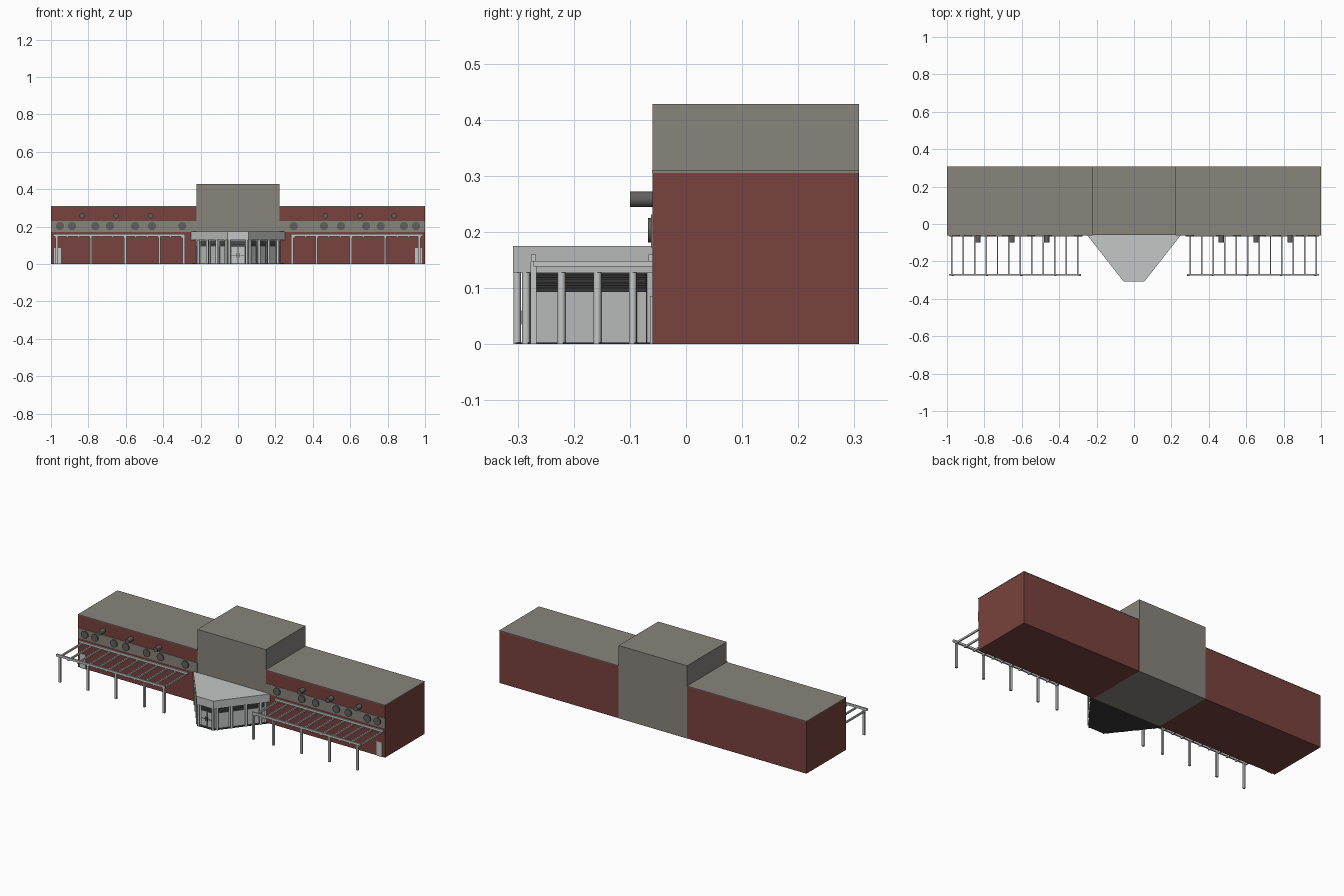
import bpy, bmesh, math
from mathutils import Vector, Matrix

if "Cube" in bpy.data.objects:
    bpy.data.objects.remove(bpy.data.objects["Cube"])


def material(name, r, g, b):
    m = bpy.data.materials.new(name)
    m.use_nodes = True
    m.diffuse_color = (r, g, b, 1)
    m.node_tree.nodes["Principled BSDF"].inputs["Base Color"].default_value = (r, g, b, 1)
    return m


BRICK = material("red brick", 0.19, 0.055, 0.047)
STONE = material("warm grey cladding", 0.25, 0.232, 0.205)
LIGHT = material("pale grey metal", 0.55, 0.57, 0.565)
VENT = material("vent grey", 0.12, 0.117, 0.11)
DARK = material("dark louvre", 0.04, 0.04, 0.042)

FRONT, BACK = -0.06, 0.308


def finish(name, bm, mat):
    bmesh.ops.recalc_face_normals(bm, faces=bm.faces)
    mesh = bpy.data.meshes.new(name)
    bm.to_mesh(mesh)
    bm.free()
    mesh.materials.append(mat)
    ob = bpy.data.objects.new(name, mesh)
    bpy.context.scene.collection.objects.link(ob)
    return ob


def prism(name, outline, z0, z1, mat):
    """Extrude a plan outline from z0 to z1."""
    bm = bmesh.new()
    face = bm.faces.new([bm.verts.new((x, y, z0)) for x, y in outline])
    top = bmesh.ops.extrude_face_region(bm, geom=[face])["geom"]
    verts = [v for v in top if isinstance(v, bmesh.types.BMVert)]
    bmesh.ops.translate(bm, verts=verts, vec=(0, 0, z1 - z0))
    return finish(name, bm, mat)


def box(name, x0, x1, y0, y1, z0, z1, mat):
    return prism(name, [(x0, y0), (x1, y0), (x1, y1), (x0, y1)], z0, z1, mat)


def panel(name, a, b, z0, z1, thick, mat):
    """Upright plate running in plan from a to b."""
    a, b = Vector(a), Vector(b)
    n = (b - a).normalized().orthogonal() * thick / 2
    return prism(name, [a - n, b - n, b + n, a + n], z0, z1, mat)


def tube(name, base, radius, length, mat, forward=False, sides=16):
    """Cylinder from base, going up or towards the front."""
    bm = bmesh.new()
    bmesh.ops.create_cone(bm, cap_ends=True, segments=sides, radius1=radius,
                          radius2=radius, depth=length)
    bmesh.ops.translate(bm, verts=bm.verts, vec=(0, 0, length / 2))
    if forward:
        bmesh.ops.rotate(bm, verts=bm.verts, matrix=Matrix.Rotation(math.pi / 2, 3, "X"))
    bmesh.ops.translate(bm, verts=bm.verts, vec=base)
    ob = finish(name, bm, mat)
    ob.data.shade_smooth()
    ob.data.set_sharp_from_angle(angle=math.radians(40))
    return ob


# Central tower
box("tower", -0.223, 0.223, FRONT, BACK, 0, 0.428, STONE)

for s, side in ((-1, "right"), (1, "left")):
    def sbox(name, x0, x1, *rest):
        lo, hi = sorted((s * x0, s * x1))
        return box(f"{side}_{name}", lo, hi, *rest)

    # Wing, roof and front band
    sbox("wing", 0.223, 0.999, FRONT, BACK - 0.001, 0, 0.305, BRICK)
    sbox("wing_roof", 0.223, 1.0, FRONT - 0.001, BACK, 0.305, 0.309, STONE)
    sbox("front_band", 0.223, 0.999, FRONT - 0.002, FRONT, 0.172, 0.231, STONE)

    # Round vents and projecting pipes
    for x in (0.298, 0.46, 0.55, 0.685, 0.763, 0.887, 0.952):
        tube(f"{side}_round_vent", (s * x, FRONT, 0.203), 0.022, 0.008, VENT, True, 20)
    for x in (0.467, 0.652, 0.834):
        tube(f"{side}_pipe", (s * x, FRONT, 0.258), 0.014, 0.04, VENT, True)

    # End door
    sbox("end_door", 0.947, 0.983, FRONT - 0.004, FRONT, 0, 0.086, LIGHT)

    # Pergola
    for x in (0.29, 0.42, 0.603, 0.786, 0.969):
        sbox("pergola_post", x - 0.006, x + 0.006, -0.277, -0.266, 0, 0.147, LIGHT)
    sbox("pergola_front_beam", 0.283, 0.99, -0.276, -0.267, 0.147, 0.16, LIGHT)
    sbox("pergola_wall_beam", 0.283, 0.99, -0.067, FRONT, 0.147, 0.16, LIGHT)
    for i in range(12):
        x = 0.3 + i * 0.0614
        sbox("pergola_rafter", x - 0.004, x + 0.004, -0.272, FRONT, 0.138, 0.148, LIGHT)

# Entrance canopy, floor and inner walls
prism("entrance_canopy", [(-0.25, FRONT), (-0.055, -0.308), (0.055, -0.308), (0.25, FRONT)],
      0.128, 0.175, LIGHT)
prism("entrance_floor", [(-0.245, FRONT), (-0.053, -0.304), (0.053, -0.304), (0.245, FRONT)],
      0, 0.003, DARK)
prism("entrance_walls", [(-0.228, FRONT), (-0.048, -0.288), (0.048, -0.288), (0.228, FRONT)],
      0.003, 0.128, LIGHT)


def wall_bay(a, b, slats=7):
    """Louvre panel with slats and a window joint below."""
    panel("louvre_panel", a, b, 0.093, 0.127, 0.004, DARK)
    for i in range(slats):
        z = 0.094 + i * 0.0047
        panel("louvre_slat", a, b, z, z + 0.002, 0.009, VENT)
    for p in (a, b):
        panel("window_joint", p, p + (b - a).normalized() * 0.002, 0.003, 0.093, 0.003, VENT)


for s in (-1, 1):
    # Angled side bays
    start, end = Vector((s * 0.228, FRONT)), Vector((s * 0.048, -0.288))
    along = end - start
    cuts = [0.02, 0.14, 0.42, 0.70, 0.97]
    for t0, t1 in zip(cuts, cuts[1:]):
        wall_bay(start + along * (t0 + 0.02), start + along * (t1 - 0.02))
    # Round columns
    for y in (-0.095, -0.158, -0.222, -0.285):
        x = 0.25 - (FRONT - y) * 0.786 - 0.009
        tube("side_column", (s * x, y, 0), 0.007, 0.128, LIGHT)
    tube("front_column", (s * 0.047, -0.301, 0), 0.0065, 0.128, LIGHT)

    # Entrance door frame lines
    lo, hi = sorted((s * 0.001, s * 0.037))
    for x in (lo, hi):
        box("door_joint", x - 0.001, x + 0.001, -0.29, -0.288, 0.003, 0.093, VENT)
    for z in (0.045, 0.09):
        box("door_rail", lo, hi, -0.29, -0.288, z, z + 0.003, VENT)
    box("door_handle", s * 0.006 - 0.001, s * 0.006 + 0.001, -0.293, -0.288, 0.035, 0.06, DARK)

# Louvre over the entrance doors
wall_bay(Vector((-0.037, -0.288)), Vector((0.037, -0.288)))
